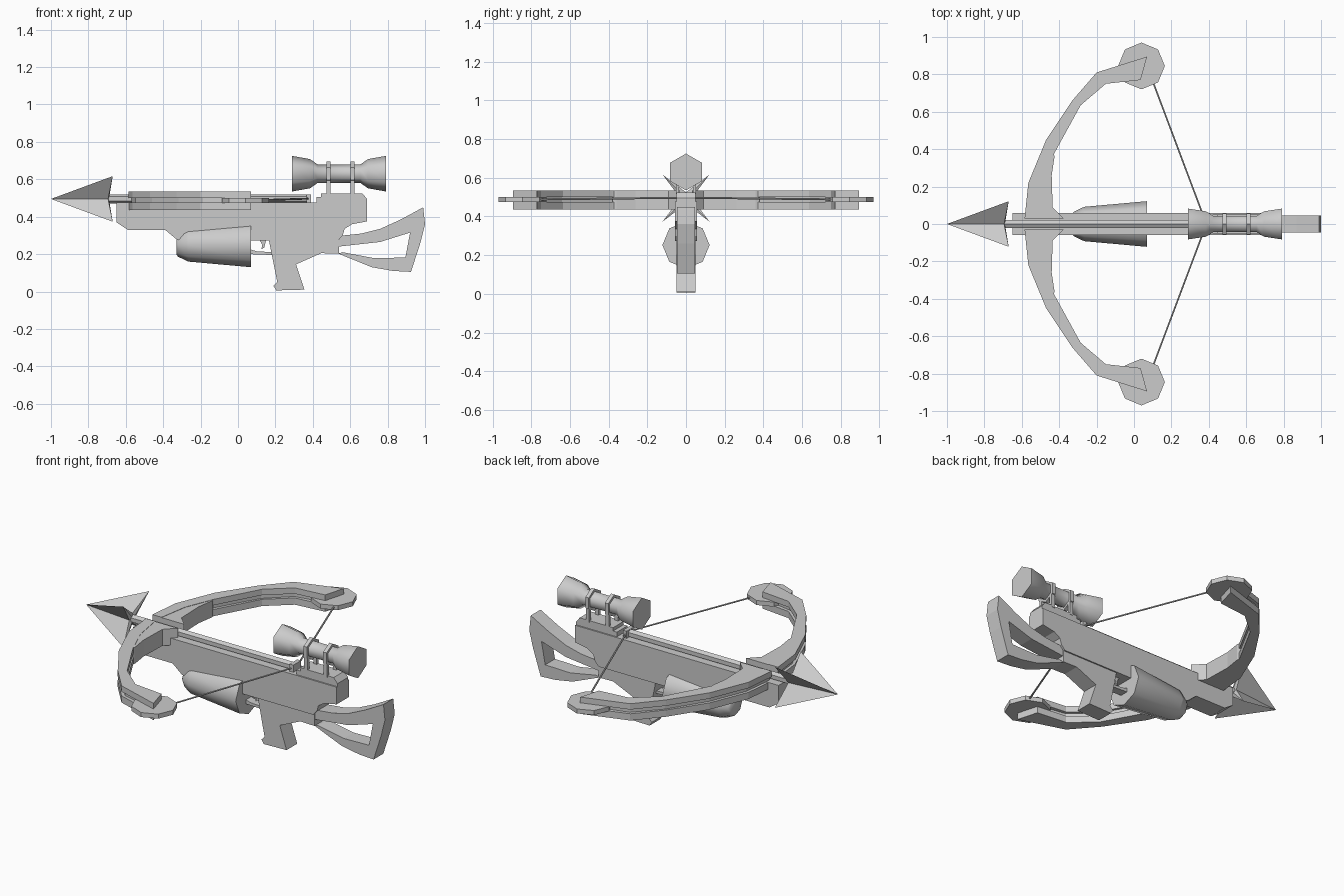
import bpy, bmesh
from math import cos, sin, pi, radians
from mathutils import Vector

if "Cube" in bpy.data.objects:
    bpy.data.objects.remove(bpy.data.objects["Cube"])


def finish(name, bm, smooth=None, mirror=False):
    bmesh.ops.recalc_face_normals(bm, faces=bm.faces[:])
    me = bpy.data.meshes.new(name)
    bm.to_mesh(me)
    bm.free()
    ob = bpy.data.objects.new(name, me)
    bpy.context.collection.objects.link(ob)
    if smooth:
        bpy.ops.object.select_all(action='DESELECT')
        ob.select_set(True)
        bpy.context.view_layer.objects.active = ob
        bpy.ops.object.shade_smooth_by_angle(angle=radians(smooth))
    if mirror:
        m = ob.modifiers.new("mirror", 'MIRROR')
        m.use_axis = (False, True, False)
        m.use_mirror_merge = False
    return ob


def prism(name, pts, lo, hi, plane='xz', mirror=False):
    """Extrude a flat profile: xz profiles along y, xy profiles along z."""
    put = (lambda p, t: (p[0], t, p[1])) if plane == 'xz' else (lambda p, t: (p[0], p[1], t))
    bm = bmesh.new()
    a = [bm.verts.new(put(p, lo)) for p in pts]
    b = [bm.verts.new(put(p, hi)) for p in pts]
    n = len(pts)
    bm.faces.new(a)
    bm.faces.new(b[::-1])
    for i in range(n):
        j = (i + 1) % n
        bm.faces.new((a[i], a[j], b[j], b[i]))
    return finish(name, bm, mirror=mirror)


def rect(x0, x1, z0, z1):
    return [(x0, z0), (x1, z0), (x1, z1), (x0, z1)]


def lathe(name, prof, zc, n, phase=pi / 2, smooth=None):
    """Turned part about a line parallel to x; prof holds (x, radius)."""
    bm = bmesh.new()
    rings = [[bm.verts.new((x, r * cos(phase + 2 * pi * k / n), zc + r * sin(phase + 2 * pi * k / n)))
              for k in range(n)] for x, r in prof]
    for a, b in zip(rings, rings[1:]):
        for k in range(n):
            j = (k + 1) % n
            bm.faces.new((a[k], a[j], b[j], b[k]))
    bm.faces.new(rings[0])
    bm.faces.new(rings[-1])
    return finish(name, bm, smooth)


# Main body
prism("body", [(-.65, .477), (-.65, .37), (-.59, .33), (-.39, .33), (-.33, .28), (-.3, .272),
               (.535, .272), (.56, .3), (.57, .335), (.61, .36), (.69, .375), (.69, .477)], -.058, .058)

# Grip with rear web, and open shoulder stock
prism("grip", [(.165, .275), (.21, .05), (.19, .03), (.205, .006), (.355, .01), (.31, .145),
               (.445, .205), (.54, .203), (.54, .275)], -.05, .05)
prism("shoulder_stock", [(.535, .297), (.66, .31), (.76, .335), (.87, .385), (.99, .45), (1, .36),
                         (.975, .26), (.925, .105), (.83, .11), (.715, .13), (.535, .203),
                         (.56, .21), (.73, .178), (.895, .182), (.92, .315), (.76, .265), (.535, .24)],
      -.046, .046)

# Trigger and guard
prism("trigger", [(.115, .275), (.15, .275), (.14, .235), (.125, .225), (.13, .25)], -.014, .014)
prism("trigger_guard", [(.05, .23), (.06, .2), (.19, .195), (.19, .21), (.1, .215)], -.025, .025)

# Tapered fore grip
lathe("fore_grip", [(-.33, .055), (-.32, .066), (-.275, .088), (-.265, .092), (.07, .122)], .252, 8, smooth=50)

# Arrow: shaft, nock, star-shaped head
lathe("arrow_shaft", [(-.7, .024), (.385, .024)], .495, 6, smooth=None)
prism("nock", rect(.365, .39, .47, .52), -.036, .036)
bm = bmesh.new()
tip = bm.verts.new((-1, 0, .495))
back = bm.verts.new((-.69, 0, .495))
star = []
for k in range(8):
    a = k * pi / 4
    r, x = (.172, -.67) if k % 2 else (.03, -.695)
    star.append(bm.verts.new((x, r * cos(a), .495 + r * sin(a))))
for k in range(8):
    j = (k + 1) % 8
    bm.faces.new((tip, star[k], star[j]))
    bm.faces.new((back, star[j], star[k]))
finish("arrow_head", bm)

# Bow limbs: two plates joined by a recessed web
outer = [(-.585, .03), (-.565, .22), (-.47, .45), (-.33, .66), (-.2, .81), (.07, .895)]
inner = [(-.525, .03), (-.495, .21), (-.425, .38), (-.285, .635), (-.15, .75), (.035, .77)]
prism("limb_upper_plate", outer + inner[::-1], .5, .535, 'xy', True)
prism("limb_lower_plate", outer + inner[::-1], .435, .475, 'xy', True)
web = lambda t: [Vector(o).lerp(Vector(i), t) for o, i in zip(outer, inner)]
prism("limb_web", web(.25) + web(.75)[::-1], .47, .505, 'xy', True)
prism("riser", [(-.53, .03), (-.5, .2), (-.43, .38), (-.425, .36), (-.44, .26), (-.435, .09),
                (-.375, .03)], .435, .533, 'xy', True)

# Pulleys at the limb tips and the bowstring
prism("pulley", [(.04 + .125 * cos(k * pi / 4), .845 + .125 * sin(k * pi / 4)) for k in range(8)],
      .474, .501, 'xy', True)
p, q = Vector((.09, .79, .488)), Vector((.387, 0, .497))
bm = bmesh.new()
bmesh.ops.create_cone(bm, cap_ends=True, segments=6, radius1=.005, radius2=.005, depth=(q - p).length)
rot = (q - p).to_track_quat('Z', 'Y').to_matrix()
bmesh.ops.rotate(bm, matrix=rot, verts=bm.verts)
bmesh.ops.translate(bm, vec=(p + q) / 2, verts=bm.verts)
finish("bowstring", bm, mirror=True)

# Sight: mount base, posts, rings, tube
prism("sight_base", [(.42, .47), (.42, .505), (.445, .505), (.445, .525), (.665, .525), (.69, .495),
                     (.69, .47)], -.05, .05)
for i, x in enumerate((.483, .612)):
    prism(f"sight_post_{i}", rect(x - .011, x + .011, .515, .64), .035, .052, mirror=True)
    lathe(f"sight_ring_{i}", [(x - .011, .066), (x + .011, .066)], .63, 6)
half = [(.29, .095), (.385, .078), (.425, .05)]
lathe("sight_tube", half + [(1.08 - x, r) for x, r in half[::-1]], .63, 6, smooth=62)
